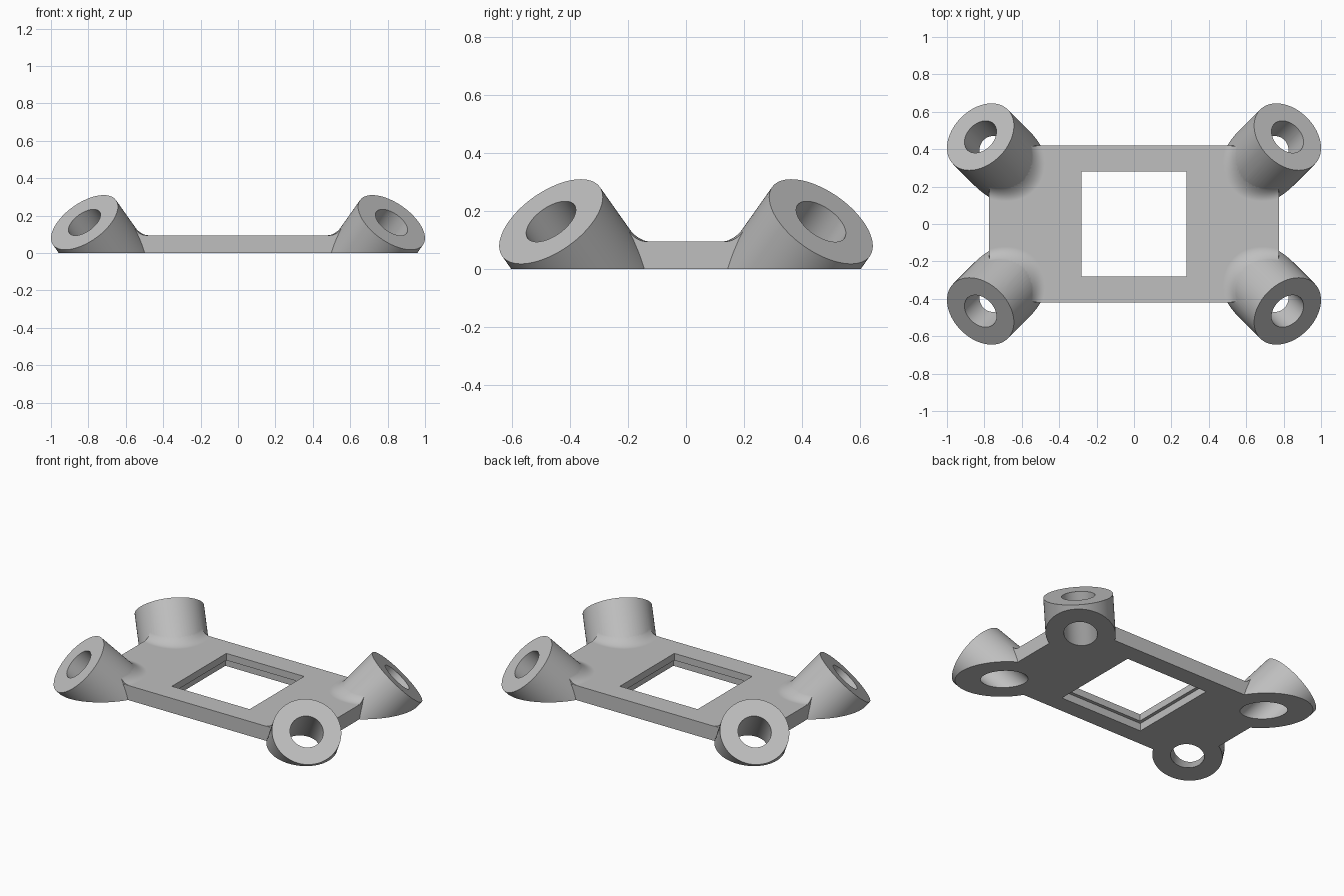
import bpy, bmesh, math
from mathutils import Vector

cube = bpy.data.objects.get("Cube")
if cube:
    bpy.data.objects.remove(cube, do_unlink=True)

# Main dimensions
PLATE_TOP = 0.095
TUBE_R, PILOT_R, BORE_R = 0.2065, 0.099, 0.138
LIP = 0.09                                   # depth of the narrow hole
AXIS = Vector((0.5, 0.5, math.sqrt(0.5)))    # socket direction, 45 degrees up
RIM = Vector((0.821, 0.466, 0.164))          # centre of the socket rim
CORNER = RIM - AXIS * ((RIM.z - PLATE_TOP) / AXIS.z)

grey = bpy.data.materials.new("plain grey")
grey.use_nodes = True
grey.diffuse_color = (0.52, 0.52, 0.52, 1)
grey.node_tree.nodes["Principled BSDF"].inputs["Base Color"].default_value = (0.52, 0.52, 0.52, 1)


def make_object(name, bm, mirrored=False):
    bmesh.ops.recalc_face_normals(bm, faces=bm.faces[:])
    mesh = bpy.data.meshes.new(name)
    bm.to_mesh(mesh)
    bm.free()
    mesh.materials.append(grey)
    obj = bpy.data.objects.new(name, mesh)
    bpy.context.collection.objects.link(obj)
    if mirrored:
        mod = obj.modifiers.new("Mirror", 'MIRROR')
        mod.use_axis = (True, True, False)
    return obj


def box(name, hx, hy, z0, z1):
    bm = bmesh.new()
    bmesh.ops.create_cube(bm, size=1)
    for v in bm.verts:
        v.co = Vector((v.co.x * 2 * hx, v.co.y * 2 * hy, z0 + (v.co.z + 0.5) * (z1 - z0)))
    return make_object(name, bm)


def tilted_cylinder(name, radius, start, end, cut_floor=False):
    """Cylinder along the socket axis; start and end are distances from the rim."""
    bm = bmesh.new()
    bmesh.ops.create_cone(bm, cap_ends=True, segments=72, radius1=radius,
                          radius2=radius, depth=end - start)
    turn = AXIS.to_track_quat('Z', 'Y')
    middle = RIM + AXIS * (start + end) / 2
    for v in bm.verts:
        v.co = turn @ v.co + middle
    if cut_floor:
        cut = bmesh.ops.bisect_plane(bm, geom=bm.verts[:] + bm.edges[:] + bm.faces[:],
                                     plane_co=(0, 0, 0), plane_no=(0, 0, 1), clear_inner=True)
        rim = [e for e in cut["geom_cut"] if isinstance(e, bmesh.types.BMEdge)]
        bmesh.ops.edgeloop_fill(bm, edges=rim)
    return make_object(name, bm, mirrored=True)


def tube_reach(d, h):
    """Horizontal distance from the plate corner to the tube wall at height h."""
    k = 1 - d * d
    return (d * h * AXIS.z + math.sqrt(d * d * h * h / 2 + k * (TUBE_R ** 2 - h * h / 2))) / k


def socket_fillet(name, width=0.045, rise=0.05, steps=20):
    """Concave blend swept around the inner quarter of a socket."""
    bm = bmesh.new()
    rings = []
    for i in range(steps + 1):
        a = math.pi + math.pi / 2 * i / steps
        out = Vector((math.cos(a), math.sin(a), 0))
        d = out.dot(AXIS)
        foot, top = tube_reach(d, 0), tube_reach(d, rise) - 0.001
        section = []
        for j in range(9):
            t = j / 8
            section.append(((1 - t) ** 2 * (foot + width) + 2 * t * (1 - t) * foot + t * t * top,
                            t * t * rise))
        section += [(top - 0.03, rise), (foot - 0.03, -0.03), (foot + width, -0.03)]
        rings.append([bm.verts.new(CORNER + out * s + Vector((0, 0, h))) for s, h in section])
    n = len(rings[0])
    for r0, r1 in zip(rings, rings[1:]):
        for j in range(n):
            bm.faces.new((r0[j], r0[(j + 1) % n], r1[(j + 1) % n], r1[j]))
    bm.faces.new(rings[0])
    bm.faces.new(rings[-1])
    return make_object(name, bm, mirrored=True)


# Flat base plate
body = box("mounting_bracket", CORNER.x + 0.002, CORNER.y + 0.002, 0, PLATE_TOP)

# Tilted corner sockets, their blends, then the stepped holes and window
steps = [
    (tilted_cylinder("sockets", TUBE_R, -0.7, 0, cut_floor=True), 'UNION'),
    (socket_fillet("socket_fillets"), 'UNION'),
    (tilted_cylinder("pilot_holes", PILOT_R, -0.6, 0.1), 'DIFFERENCE'),
    (tilted_cylinder("wide_bores", BORE_R, -0.6, -LIP), 'DIFFERENCE'),
    (box("window_cutter", 0.28, 0.28, -0.1, 0.3), 'DIFFERENCE'),
    (box("window_ledge_cutter", 0.302, 0.302, -0.1, 0.05), 'DIFFERENCE'),
]
for part, operation in steps:
    part.hide_render = True
    mod = body.modifiers.new(part.name, 'BOOLEAN')
    mod.operation = operation
    mod.solver = 'EXACT'
    mod.object = part

# Bake the cuts and discard the helper shapes
bpy.context.view_layer.update()
graph = bpy.context.evaluated_depsgraph_get()
baked = bpy.data.meshes.new_from_object(body.evaluated_get(graph))
body.modifiers.clear()
body.data = baked
for part, _ in steps:
    bpy.data.objects.remove(part, do_unlink=True)

# Smooth tubes and blends, crisp edges elsewhere
bpy.ops.object.select_all(action='DESELECT')
body.select_set(True)
bpy.context.view_layer.objects.active = body
bpy.ops.object.shade_smooth_by_angle(angle=math.radians(30))
weighted = body.modifiers.new("Weighted Normals", 'WEIGHTED_NORMAL')
weighted.keep_sharp = True
